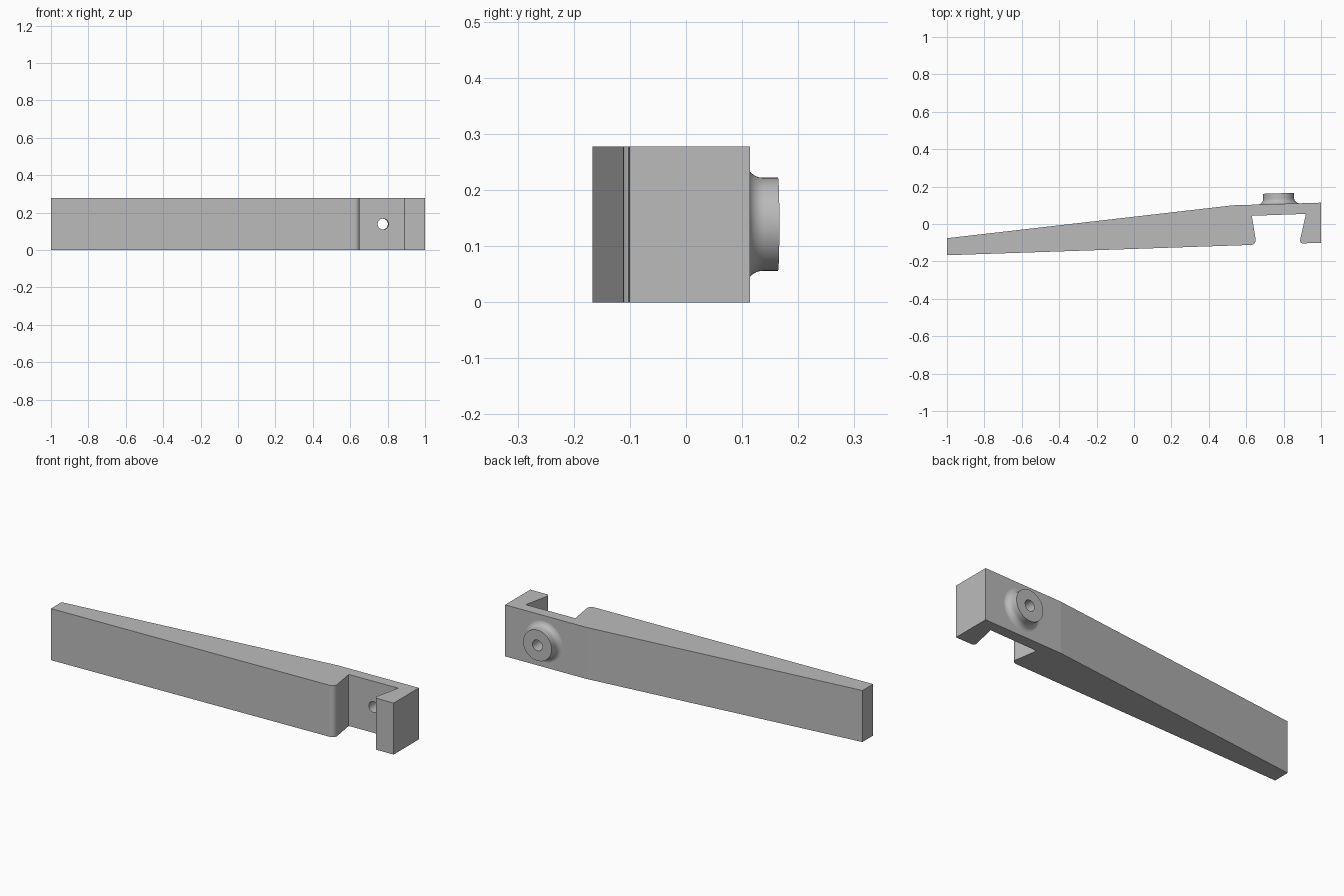
import bpy, bmesh, math
from mathutils import Matrix, Vector

if "Cube" in bpy.data.objects:
    bpy.data.objects.remove(bpy.data.objects["Cube"])

HEIGHT = 0.278
BORE = 0.029
TILT = 0.03  # slope of the clamp end

grey = bpy.data.materials.new("plain grey")
grey.use_nodes = True
grey.diffuse_color = (0.5, 0.5, 0.5, 1)
grey.node_tree.nodes["Principled BSDF"].inputs["Base Color"].default_value = (0.5, 0.5, 0.5, 1)


def add_object(name, bm):
    bmesh.ops.recalc_face_normals(bm, faces=bm.faces)
    mesh = bpy.data.meshes.new(name)
    bm.to_mesh(mesh)
    bm.free()
    mesh.materials.append(grey)
    obj = bpy.data.objects.new(name, mesh)
    bpy.context.collection.objects.link(obj)
    return obj


# Boss axis: through the clamp, square to its sloping back
axis = Matrix.Translation((0.774, 0.107, HEIGHT / 2)) @ Matrix.Rotation(TILT, 4, "Z") \
    @ Matrix.Rotation(-math.pi / 2, 4, "X")

# Tapered arm with a dovetail notch, extruded upwards from its outline
outline = [(-1, -0.167), (0.655, -0.111), (0.63, 0.044), (0.919, 0.054),
           (0.884, -0.104), (1, -0.101), (1, 0.114), (0.53, 0.1), (-1, -0.076)]
rounded = {1: 0.03, 4: 0.02}
bm = bmesh.new()
base = bm.faces.new([bm.verts.new((x, y, 0)) for x, y in outline])
top = bmesh.ops.extrude_face_region(bm, geom=[base])["geom"]
bmesh.ops.translate(bm, vec=(0, 0, HEIGHT), verts=[v for v in top if isinstance(v, bmesh.types.BMVert)])

# Round the two lips of the notch
for index, radius in rounded.items():
    corner = Vector(outline[index])
    edges = [e for e in bm.edges if all((v.co.xy - corner).length < 0.001 for v in e.verts)]
    made = bmesh.ops.bevel(bm, geom=edges, offset=radius, offset_type="OFFSET",
                           segments=8, profile=0.5, affect="EDGES")
    for face in made["faces"]:
        face.smooth = True
arm = add_object("tapered_arm", bm)

# Screw hole through the back of the notch
bm = bmesh.new()
bmesh.ops.create_cone(bm, cap_ends=True, segments=48, radius1=BORE, radius2=BORE,
                      depth=0.3, matrix=axis)
for face in bm.faces:
    face.smooth = len(face.verts) == 4
cutter = add_object("hole_cutter", bm)
cutter.hide_render = True
cut = arm.modifiers.new("screw hole", "BOOLEAN")
cut.operation = "DIFFERENCE"
cut.solver = "EXACT"
cut.object = cutter
bpy.context.view_layer.objects.active = arm
bpy.ops.object.modifier_apply(modifier=cut.name)
bpy.data.objects.remove(cutter)

# Round boss with a filleted foot, spun from its profile
FILLET, RADIUS, TOP = 0.03, 0.083, 0.057
profile = [(BORE, -0.01), (BORE, TOP), (RADIUS, TOP)]
for i in range(9):
    a = math.radians(90 * i / 8)
    profile.append((RADIUS + FILLET * (1 - math.cos(a)), FILLET * (1 - math.sin(a))))
profile.append((RADIUS + FILLET, -0.01))
bm = bmesh.new()
verts = [bm.verts.new((r, 0, h)) for r, h in profile]
edges = [bm.edges.new((verts[i], verts[(i + 1) % len(verts)])) for i in range(len(verts))]
bmesh.ops.spin(bm, geom=verts + edges, cent=(0, 0, 0), axis=(0, 0, 1),
               angle=math.tau, steps=64, use_merge=True)
bmesh.ops.remove_doubles(bm, verts=bm.verts, dist=0.0001)
bm.transform(axis)
boss = add_object("screw_boss", bm)
bpy.ops.object.select_all(action="DESELECT")
boss.select_set(True)
bpy.context.view_layer.objects.active = boss
bpy.ops.object.shade_smooth_by_angle(angle=math.radians(35))
